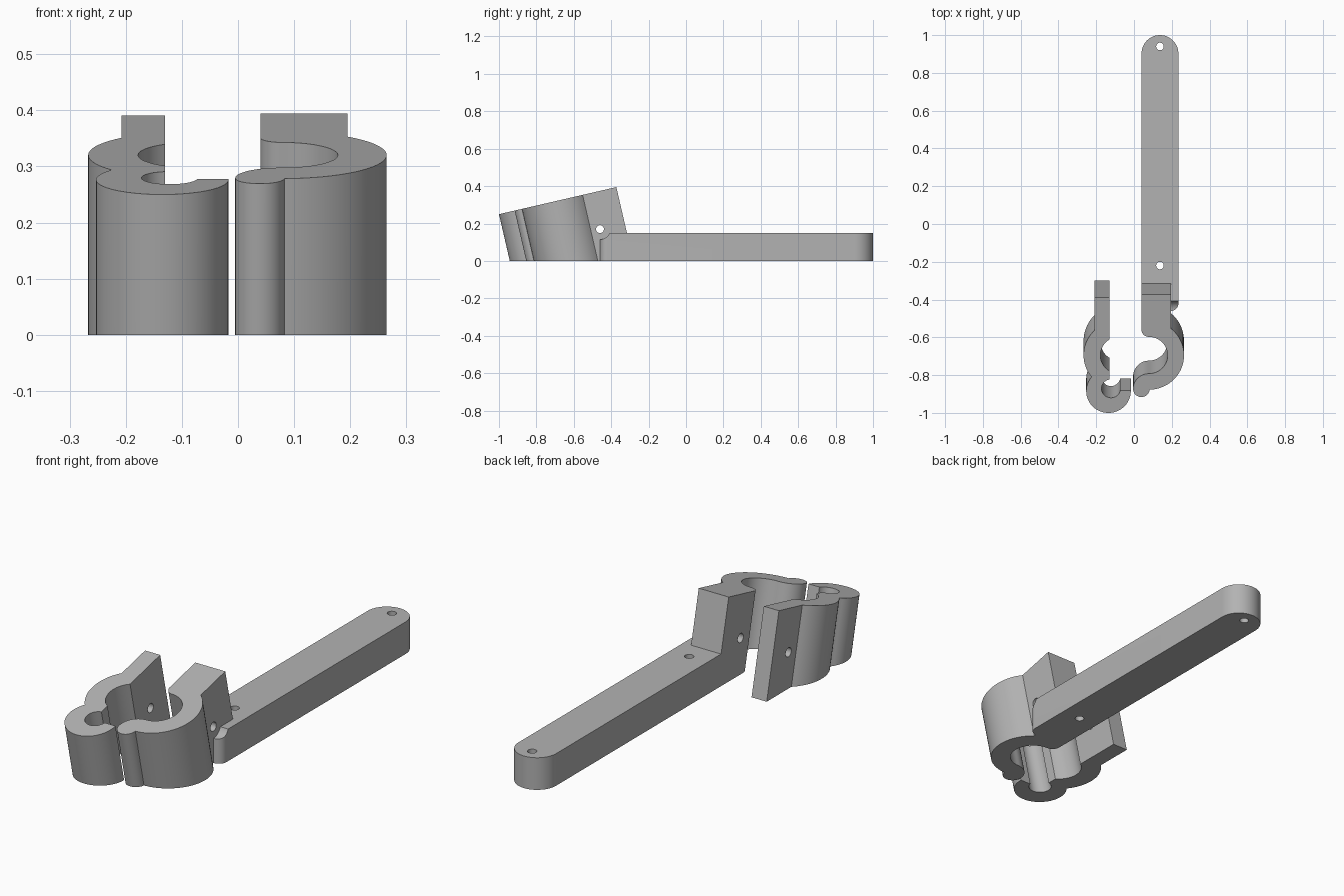
import bpy, bmesh
from math import sin, cos, tan, radians

TILT = radians(13)
cube = bpy.data.objects.get("Cube")
if cube:
    bpy.data.objects.remove(cube)

grey = bpy.data.materials.new("plain grey")
grey.use_nodes = True
COLOUR = (0.45, 0.45, 0.45, 1)
grey.diffuse_color = COLOUR
grey.node_tree.nodes["Principled BSDF"].inputs["Base Color"].default_value = COLOUR


def arc(cx, cy, r, start, end):
    """Points of an arc, angles in degrees."""
    n = max(4, int(abs(end - start) / 5))
    angles = [radians(start + (end - start) * i / n) for i in range(n + 1)]
    return [(cx + r * cos(a), cy + r * sin(a)) for a in angles]


def prism(name, bottom, top):
    """Solid between two matching rings of points."""
    bm = bmesh.new()
    lo = [bm.verts.new(p) for p in bottom]
    hi = [bm.verts.new(p) for p in top]
    bm.faces.new(lo)
    bm.faces.new(hi)
    for i in range(len(lo)):
        j = (i + 1) % len(lo)
        bm.faces.new((lo[i], lo[j], hi[j], hi[i]))
    bmesh.ops.recalc_face_normals(bm, faces=bm.faces)
    mesh = bpy.data.meshes.new(name)
    bm.to_mesh(mesh)
    bm.free()
    mesh.materials.append(grey)
    obj = bpy.data.objects.new(name, mesh)
    bpy.context.collection.objects.link(obj)
    return obj


def tilted_clamp(name, profile):
    """Profile on the sloping top plane, extruded along the tilted axis to the ground."""
    top = [(x, -1 + v * cos(TILT), 0.25 + v * sin(TILT)) for x, v in profile]
    bottom = [(x, y + z * tan(TILT), 0) for x, y, z in top]
    return prism(name, bottom, top)


def rod(axis, a, b, r, start, end):
    """Round cutter along x (centre y, z) or along z (centre x, y)."""
    ring = arc(a, b, r, 0, 360)[:-1]
    if axis == "x":
        ends = [[(s, p, q) for p, q in ring] for s in (start, end)]
    else:
        ends = [[(p, q, s) for p, q in ring] for s in (start, end)]
    return prism("hole_cutter", *ends)


def combine(obj, other, operation):
    mod = obj.modifiers.new(operation.lower(), "BOOLEAN")
    mod.operation = operation
    mod.solver = "EXACT"
    mod.object = other
    bpy.context.view_layer.objects.active = obj
    bpy.ops.object.modifier_apply(modifier=mod.name)
    bpy.data.objects.remove(other)


# Fixed jaw: bolt tab, round grip and hinge lobe
fixed_jaw = tilted_clamp("fixed_jaw_with_arm",
    [(0.04, 0.644)]
    + arc(0.078, 0.451, 0.038, 180, 270)
    + arc(0.078, 0.313, 0.1, 90, -90)[1:]
    + arc(0.078, 0.13, 0.083, 90, 180)[1:]
    + arc(0.039, 0.13, 0.044, 180, 355)[1:]
    + arc(0.078, 0.313, 0.187, -87, 51.3)
    + [(0.195, 0.644)])

# Loose jaw: bolt tab, round grip and hinge hook
loose_jaw = tilted_clamp("loose_jaw",
    [(-0.13, 0.627)]
    + arc(-0.078, 0.313, 0.1, 121.3, 238.7)
    + arc(-0.122, 0.132, 0.05, 99, 348.5)
    + arc(-0.135, 0.118, 0.118, 2, -218)
    + arc(-0.08, 0.313, 0.187, 219, 133.2)
    + [(-0.208, 0.627)])

# Long arm with a round end, one eased corner and clearance for the bolt head
outline = ([(0.04, -0.46)] + arc(0.195, -0.42, 0.04, -90, 0)
           + arc(0.1375, 0.9025, 0.0975, 0, 180))
arm = prism("arm", [(x, y, 0) for x, y in outline], [(x, y, 0.15) for x, y in outline])
combine(arm, rod("x", -0.46, 0.17, 0.055, 0.195, 0.3), "DIFFERENCE")
for y in (0.94, -0.22):
    combine(arm, rod("z", 0.1375, y, 0.02, -0.1, 0.3), "DIFFERENCE")
combine(fixed_jaw, arm, "UNION")

# Bolt holes through both tabs, then shading
for jaw in (fixed_jaw, loose_jaw):
    combine(jaw, rod("x", -0.46, 0.17, 0.021, -0.4, 0.4), "DIFFERENCE")
    bpy.ops.object.select_all(action="DESELECT")
    jaw.select_set(True)
    bpy.context.view_layer.objects.active = jaw
    bpy.ops.object.shade_smooth_by_angle(angle=radians(30))
